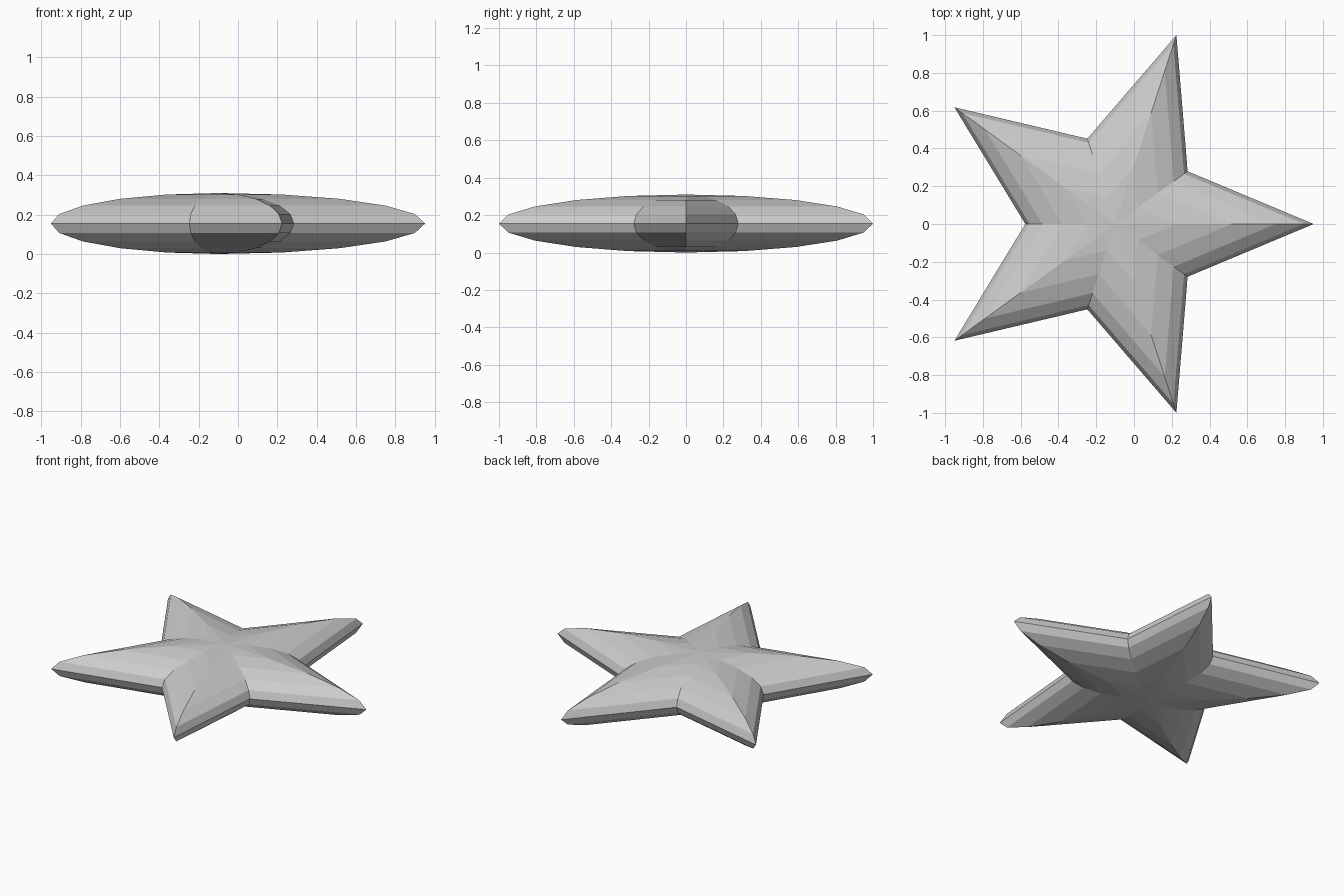
import bpy, bmesh
from math import sin, cos, pi

if "Cube" in bpy.data.objects:
    bpy.data.objects.remove(bpy.data.objects["Cube"])

POINTS = 5
OUTER = 1 / sin(2 * pi / 5)      # tip radius, gives a 2 unit span in y
INNER = 0.475                    # valley radius
HALF_H = 0.155                   # half thickness
STEPS = 10                       # latitude steps from pole to pole
CX = (OUTER * cos(pi / 5) - OUTER) / 2   # centres the bounds on x = 0

bm = bmesh.new()


def star_ring(lat):
    """Star outline shrunk to the given latitude of a flattened sphere."""
    ring = []
    for i in range(POINTS * 2):
        r = (INNER if i % 2 else OUTER) * cos(lat)
        a = i * pi / POINTS
        ring.append(bm.verts.new((CX + r * cos(a), r * sin(a), HALF_H * (1 + sin(lat)))))
    return ring


# star body: stacked star outlines closed by a pole at each end
rings = [star_ring(-pi / 2 + pi * k / STEPS) for k in range(1, STEPS)]
bottom = bm.verts.new((CX, 0, 0))
top = bm.verts.new((CX, 0, 2 * HALF_H))
n = POINTS * 2
for i in range(n):
    j = (i + 1) % n
    for lo, hi in zip(rings, rings[1:]):
        bm.faces.new((lo[i], lo[j], hi[j], hi[i]))
    bm.faces.new((bottom, rings[0][j], rings[0][i]))
    bm.faces.new((rings[-1][i], rings[-1][j], top))
bmesh.ops.recalc_face_normals(bm, faces=bm.faces)

mesh = bpy.data.meshes.new("star_body")
bm.to_mesh(mesh)
bm.free()
bpy.context.collection.objects.link(bpy.data.objects.new("star_body", mesh))
